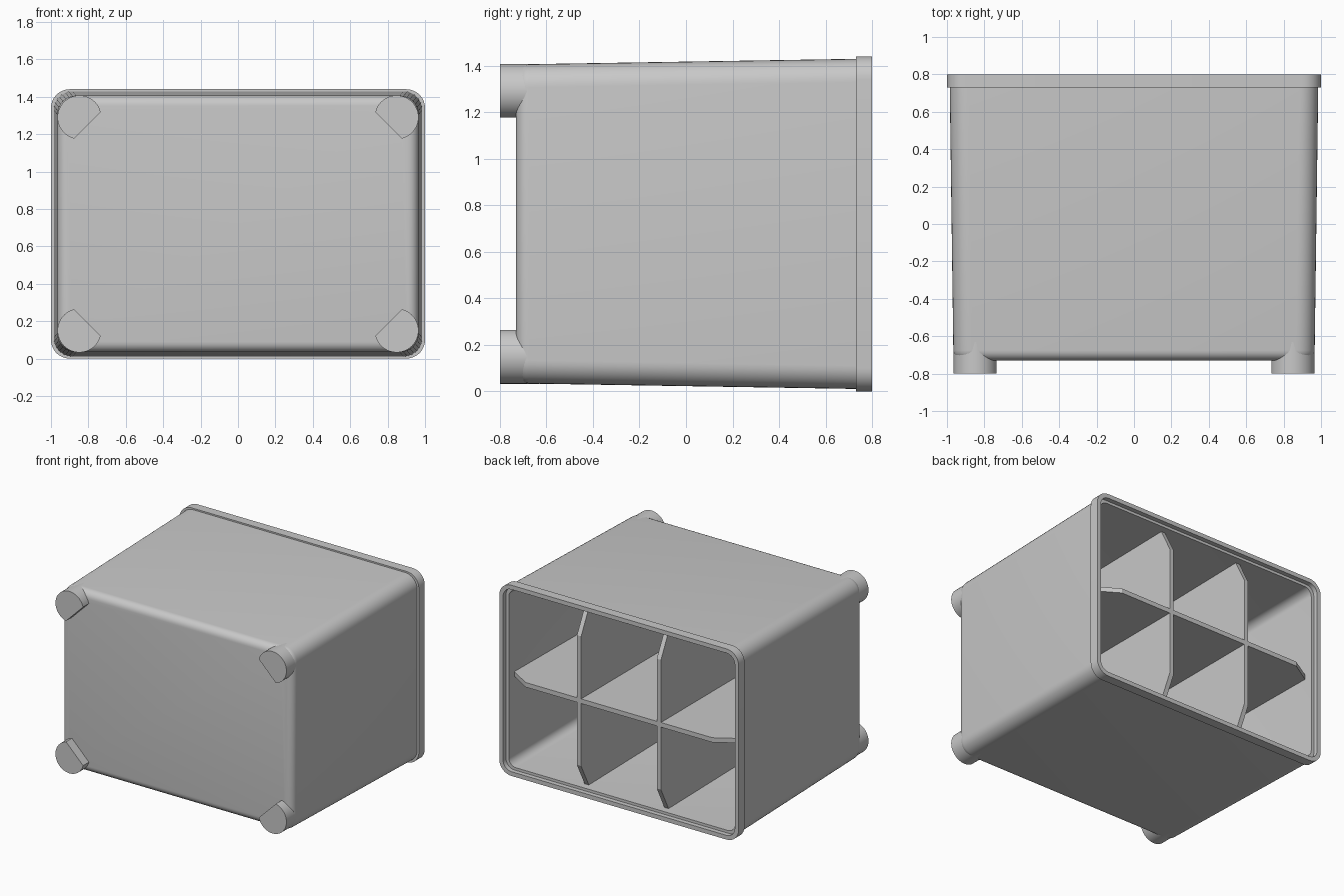
import bpy, bmesh
from math import sin, cos, pi, radians
from mathutils import Vector

cube = bpy.data.objects.get("Cube")
if cube:
    bpy.data.objects.remove(cube, do_unlink=True)

MID = 0.72      # height of the centre line
BACK = 0.8      # plane of the open rim
FLOOR = -0.73   # outside of the closed end

grey = bpy.data.materials.new("light_grey")
grey.use_nodes = True
colour = (0.58, 0.58, 0.58, 1)
grey.diffuse_color = colour
grey.node_tree.nodes["Principled BSDF"].inputs["Base Color"].default_value = colour


def finish(name, bm, smooth=True):
    bmesh.ops.recalc_face_normals(bm, faces=bm.faces)
    mesh = bpy.data.meshes.new(name)
    bm.to_mesh(mesh)
    bm.free()
    mesh.materials.append(grey)
    obj = bpy.data.objects.new(name, mesh)
    bpy.context.collection.objects.link(obj)
    if smooth:
        bpy.ops.object.select_all(action='DESELECT')
        obj.select_set(True)
        bpy.context.view_layer.objects.active = obj
        bpy.ops.object.shade_smooth_by_angle(angle=radians(30))
    return obj


def rounded_ring(bm, y, hx, hz, r, steps=8):
    """Rounded rectangle of vertices across the box at depth y."""
    ring = []
    for q, (sx, sz) in enumerate([(1, 1), (-1, 1), (-1, -1), (1, -1)]):
        for i in range(steps + 1):
            a = (q + i / steps) * pi / 2
            ring.append(bm.verts.new((sx * (hx - r) + r * cos(a), y,
                                      MID + sz * (hz - r) + r * sin(a))))
    return ring


def prism(bm, points, direction):
    """Solid made by pushing a flat outline along a direction."""
    face = bm.faces.new([bm.verts.new(p) for p in points])
    out = bmesh.ops.extrude_face_region(bm, geom=[face], use_keep_orig=True)
    verts = [v for v in out["geom"] if isinstance(v, bmesh.types.BMVert)]
    bmesh.ops.translate(bm, vec=direction, verts=verts)


def fillet(y, hx, hz, r, size, steps=6):
    """Sections that round a wall over into the closed end, wall first."""
    out = []
    for i in range(steps + 1):
        a = i / steps * pi / 2
        inset = size * (1 - cos(a))
        out.append((y + size * (1 - sin(a)), hx - inset, hz - inset, r - inset))
    return out


# Hollow tapered box with a stepped rim, lofted from outside floor to inside floor
sections = fillet(FLOOR, 0.966, 0.686, 0.1, 0.055)[::-1]
sections += [(0.73, 0.985, 0.709, 0.1), (0.73, 1.0, 0.72, 0.1), (BACK, 1.0, 0.72, 0.1),
             (BACK, 0.968, 0.688, 0.07), (0.765, 0.968, 0.688, 0.07),
             (0.765, 0.945, 0.668, 0.06)]
sections += fillet(FLOOR + 0.04, 0.926, 0.646, 0.06, 0.03)
bm = bmesh.new()
rings = [rounded_ring(bm, *s) for s in sections]
for a, b in zip(rings, rings[1:]):
    for i in range(len(a)):
        j = (i + 1) % len(a)
        bm.faces.new((a[i], a[j], b[j], b[i]))
bm.faces.new(rings[0])
bm.faces.new(rings[-1])
finish("box_shell", bm)


# Divider plates with sloped ends at the open side
def divider(name, axis, centre, floor_half, wall_half, wall_y, top_half, thick=0.035):
    bm = bmesh.new()
    outline = [(-floor_half, FLOOR + 0.02), (floor_half, FLOOR + 0.02), (wall_half, wall_y),
               (top_half, BACK), (-top_half, BACK), (-wall_half, wall_y)]
    across = Vector((0, 0, 1)) if axis == 'X' else Vector((1, 0, 0))
    along = Vector((1, 0, 0)) if axis == 'X' else Vector((0, 0, 1))
    base = Vector((centre, 0, MID)) - across * thick / 2
    prism(bm, [base + along * u + Vector((0, y, 0)) for u, y in outline], across * thick)
    finish(name, bm, smooth=False)


divider("horizontal_divider", 'X', 0, 0.94, 0.96, 0.69, 0.78)
for side, x in (("left", 1 / 3), ("right", -1 / 3)):
    divider(side + "_vertical_divider", 'Z', x, 0.66, 0.685, 0.7, 0.49)

# Round feet, each with a flat side facing the middle of the closed end
R, SPAN = 0.117, radians(121)
for side, sx in (("left", 1), ("right", -1)):
    for level, sz in (("upper", 1), ("lower", -1)):
        bm = bmesh.new()
        outline = []
        for i in range(33):
            a = pi / 4 + SPAN * (i / 16 - 1)
            outline.append((sx * (0.848 + R * cos(a)), -0.8, MID + sz * (0.57 + R * sin(a))))
        prism(bm, outline, Vector((0, 0.17, 0)))
        finish(f"{level}_{side}_foot", bm)
